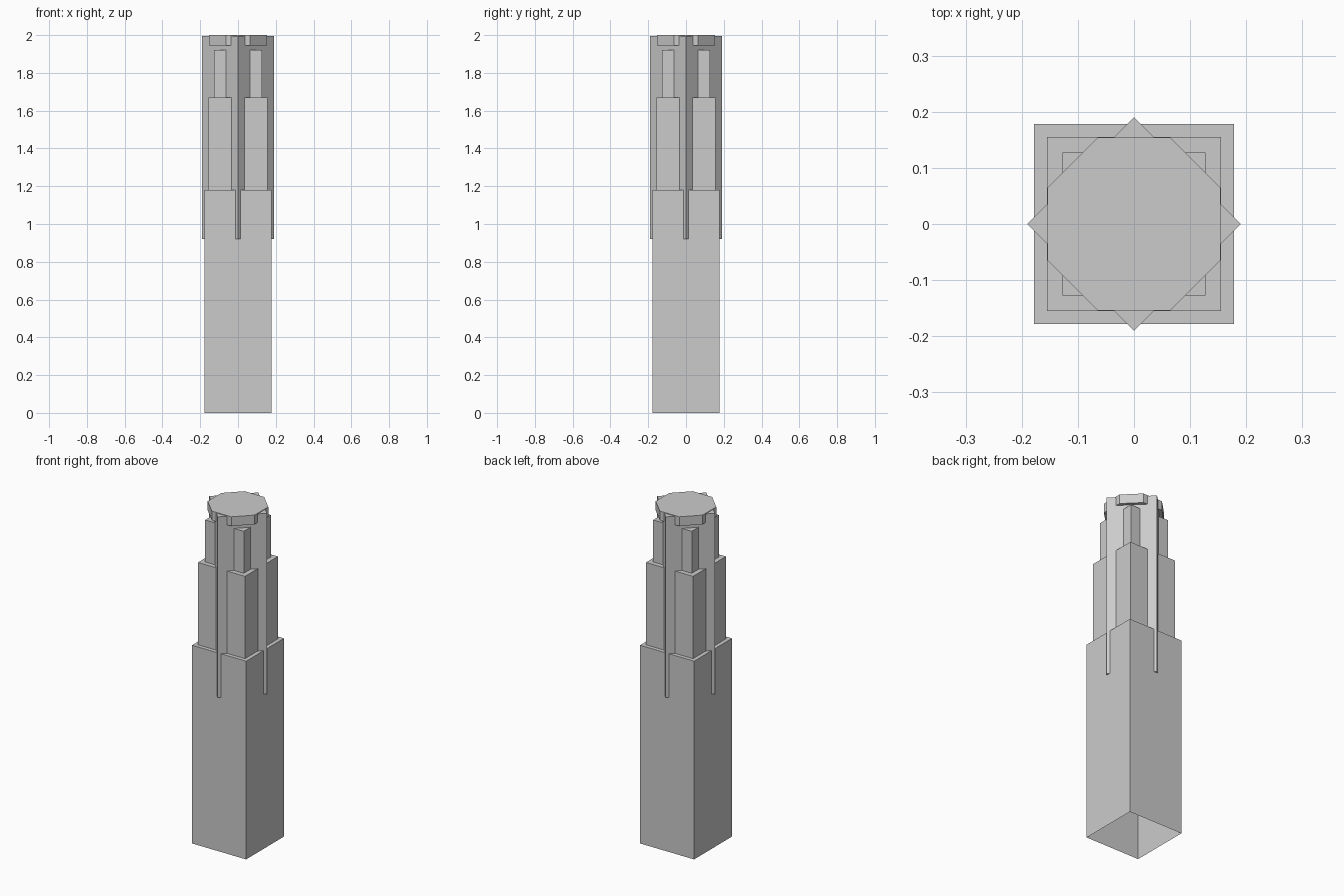
import bpy, bmesh
from math import cos, sin, pi

if "Cube" in bpy.data.objects:
    bpy.data.objects.remove(bpy.data.objects["Cube"])


def stacked_prism(name, sides, start, rings, close_bottom=True):
    """Join regular polygon rings (apothem, z) into one flat-faced shell."""
    bm = bmesh.new()
    loops = []
    for apothem, z in rings:
        r = apothem / cos(pi / sides)
        loops.append([bm.verts.new((r * cos(start + 2 * pi * i / sides),
                                    r * sin(start + 2 * pi * i / sides), z))
                      for i in range(sides)])
    for low, high in zip(loops, loops[1:]):
        for i in range(sides):
            j = (i + 1) % sides
            bm.faces.new((low[i], low[j], high[j], high[i]))
    bm.faces.new(loops[-1])
    if close_bottom:
        bm.faces.new(loops[0][::-1])
    mesh = bpy.data.meshes.new(name)
    bm.to_mesh(mesh)
    bm.free()
    obj = bpy.data.objects.new(name, mesh)
    bpy.context.collection.objects.link(obj)
    return obj


# Stepped square tower, open underneath
stacked_prism("stepped_tower", 4, pi / 4,
              [(0.178, 0), (0.178, 1.18), (0.155, 1.18), (0.155, 1.67),
               (0.127, 1.67), (0.127, 1.92)], close_bottom=False)

# Square shaft turned 45 degrees, its corners breaking through the walls
stacked_prism("turned_shaft", 4, 0, [(0.1347, 0.92), (0.1347, 1.996)])

# Octagonal roof cap
stacked_prism("roof_cap", 8, pi / 8, [(0.1545, 1.945), (0.1545, 2.0)])
